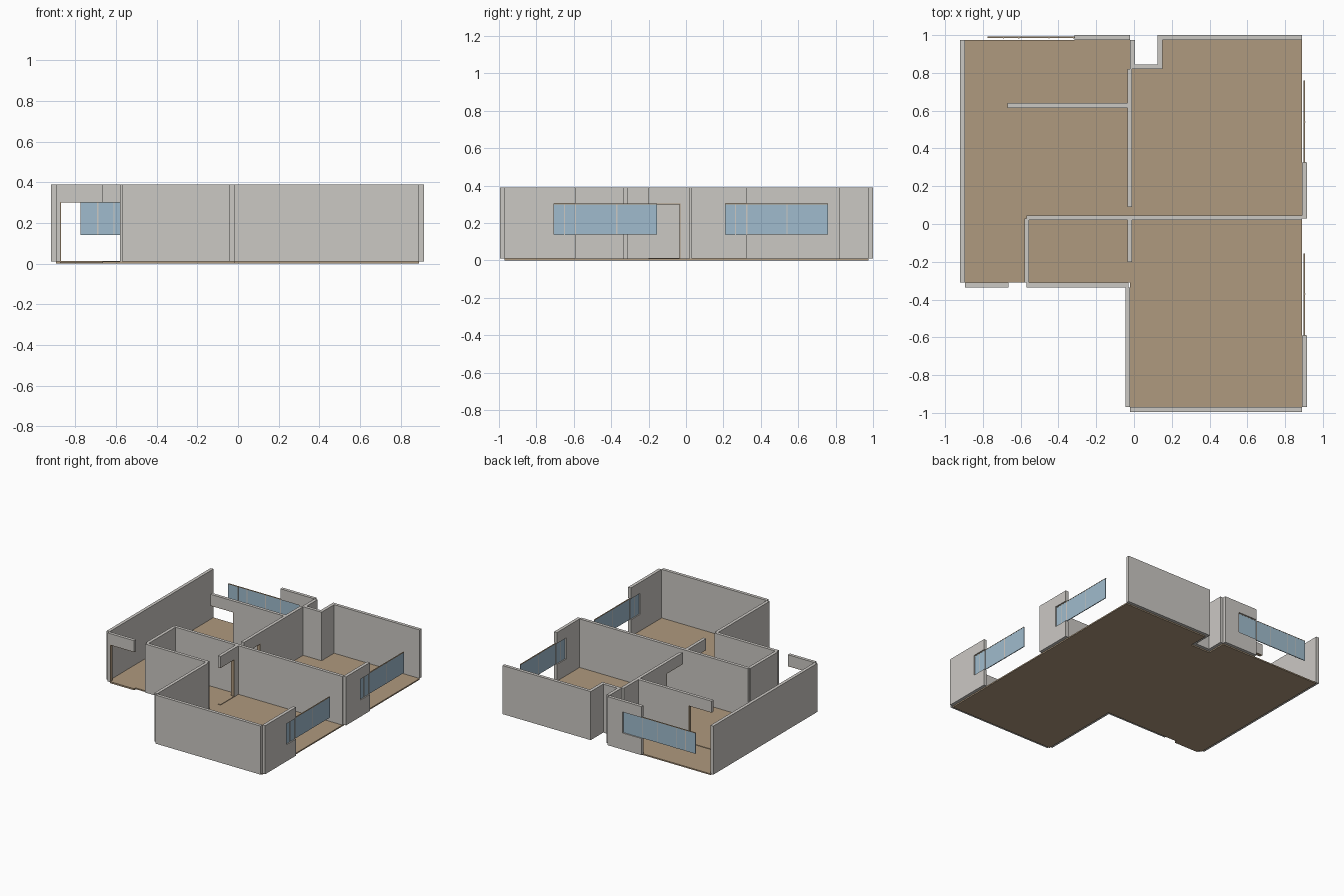
import bpy
import bmesh

cube = bpy.data.objects.get("Cube")
if cube:
    bpy.data.objects.remove(cube, do_unlink=True)


def material(name, color):
    mat = bpy.data.materials.new(name)
    mat.use_nodes = True
    mat.diffuse_color = (*color, 1)
    mat.node_tree.nodes["Principled BSDF"].inputs["Base Color"].default_value = (*color, 1)
    return mat


PLASTER = material("grey plaster", (0.60, 0.58, 0.55))
WOOD = material("brown wood", (0.43, 0.32, 0.21))
GLASS = material("blue glass", (0.35, 0.50, 0.61))

BASE, TOP, SILL, HEAD = 0.01, 0.39, 0.14, 0.30
T = 0.025      # wall thickness
LINING = 0.004


def box(name, mat, x, y, z):
    """Axis-aligned box from three (low, high) ranges."""
    bm = bmesh.new()
    bmesh.ops.create_cube(bm, size=1)
    for v in bm.verts:
        v.co = [r[0] if c < 0 else r[1] for c, r in zip(v.co, (x, y, z))]
    mesh = bpy.data.meshes.new(name)
    bm.to_mesh(mesh)
    bm.free()
    mesh.materials.append(mat)
    obj = bpy.data.objects.new(name, mesh)
    bpy.context.collection.objects.link(obj)
    return obj


def run(name, mat, axis, span, low, z, thick=T):
    """Upright slab running along an axis, its low side at the given offset."""
    across = (low, low + thick)
    return box(name, mat, *((span, across) if axis == "x" else (across, span)), z)


def wall(name, axis, span, low):
    run(name, PLASTER, axis, span, low, (BASE, TOP))


def doorway(name, axis, span, low, jamb):
    """Lintel over an open doorway, lined with wood; jamb is the walled side."""
    run(name + "_lintel", PLASTER, axis, span, low, (HEAD + LINING, TOP))
    run(name + "_head", WOOD, axis, span, low, (HEAD, HEAD + LINING))
    run(name + "_threshold", WOOD, axis, span, low, (0.002, BASE + LINING))
    run(name + "_jamb", WOOD, axis, sorted((jamb, jamb + LINING * (1 if jamb == span[0] else -1))),
        low, (BASE, HEAD))


def window(name, axis, glass, opening, low, bars):
    """Glazed strip, partly inside an opening that leaves wall above and below."""
    run(name + "_wall_above", PLASTER, axis, opening, low, (HEAD + LINING, TOP))
    run(name + "_wall_below", PLASTER, axis, opening, low, (BASE, SILL))
    mid = low + T / 2
    run(name + "_glass", GLASS, axis, glass, mid - 0.003, (SILL, HEAD), 0.006)
    run(name + "_head", WOOD, axis, glass, mid - 0.004, (HEAD, HEAD + LINING), 0.008)
    for i, b in enumerate(bars):
        run(f"{name}_bar_{i}", PLASTER, axis, (b - 0.003, b + 0.003), mid - 0.005,
            (SILL, HEAD), 0.01)


# Floor slab: stepped outline with a recess in the back edge
outline = [(-0.895, -0.31), (-0.02, -0.31), (-0.02, -0.97), (0.89, -0.97), (0.89, 0.975),
           (0.15, 0.975), (0.15, 0.82), (-0.02, 0.82), (-0.02, 0.975), (-0.895, 0.975)]
bm = bmesh.new()
face = bm.faces.new([bm.verts.new((x, y, 0)) for x, y in outline])
top = bmesh.ops.extrude_face_region(bm, geom=[face])["geom"]
bmesh.ops.translate(bm, vec=(0, 0, BASE), verts=[v for v in top if isinstance(v, bmesh.types.BMVert)])
bmesh.ops.recalc_face_normals(bm, faces=bm.faces)
mesh = bpy.data.meshes.new("floor")
bm.to_mesh(mesh)
bm.free()
mesh.materials.append(WOOD)
bpy.context.collection.objects.link(bpy.data.objects.new("floor", mesh))

# Outer walls
wall("west_wall", "y", (-0.31, 0.975), -0.92)
wall("entry_post", "x", (-0.895, -0.875), -0.335)
wall("front_hall_wall", "x", (-0.57, -0.03), -0.335)
wall("front_room_side_wall", "y", (-0.97, -0.335), -0.045)
wall("front_room_wall", "x", (-0.02, 0.89), -0.995)
wall("front_east_wall", "y", (-0.97, -0.705), 0.89)
wall("back_east_wall", "y", (0.03, 0.21), 0.89)
wall("back_right_wall", "x", (0.15, 0.89), 0.975)
wall("back_left_wall", "x", (-0.15, -0.02), 0.975)

# Back recess
wall("recess_left_wall", "y", (0.82, 0.975), -0.02)
wall("recess_back_wall", "x", (0.005, 0.15), 0.82)
wall("recess_right_wall", "y", (0.845, 1.0), 0.125)

# Inner walls
wall("long_partition", "x", (-0.57, 0.89), 0.02)
wall("hall_partition", "y", (-0.31, 0.03), -0.58)
wall("centre_partition", "y", (0.29, 0.82), -0.035)
wall("back_partition", "x", (-0.47, -0.035), 0.615)
wall("inner_door_post", "y", (-0.03, 0.02), -0.035)

# Doorways
doorway("entry_door", "x", (-0.875, -0.665), -0.335, -0.875)
doorway("back_door", "x", (-0.67, -0.47), 0.615, -0.47)
doorway("centre_door", "y", (0.09, 0.29), -0.035, 0.29)
doorway("front_room_door", "y", (-0.20, -0.03), -0.035, -0.03)

# Windows
window("front_east_window", "y", (-0.705, -0.155), (-0.705, -0.59), 0.89, (-0.65, -0.59, -0.37))
window("back_east_window", "y", (0.21, 0.76), (0.21, 0.325), 0.89, (0.265, 0.325, 0.54))
window("back_window", "x", (-0.775, -0.15), (-0.315, -0.15), 0.975, (-0.69, -0.61, -0.45, -0.32))
